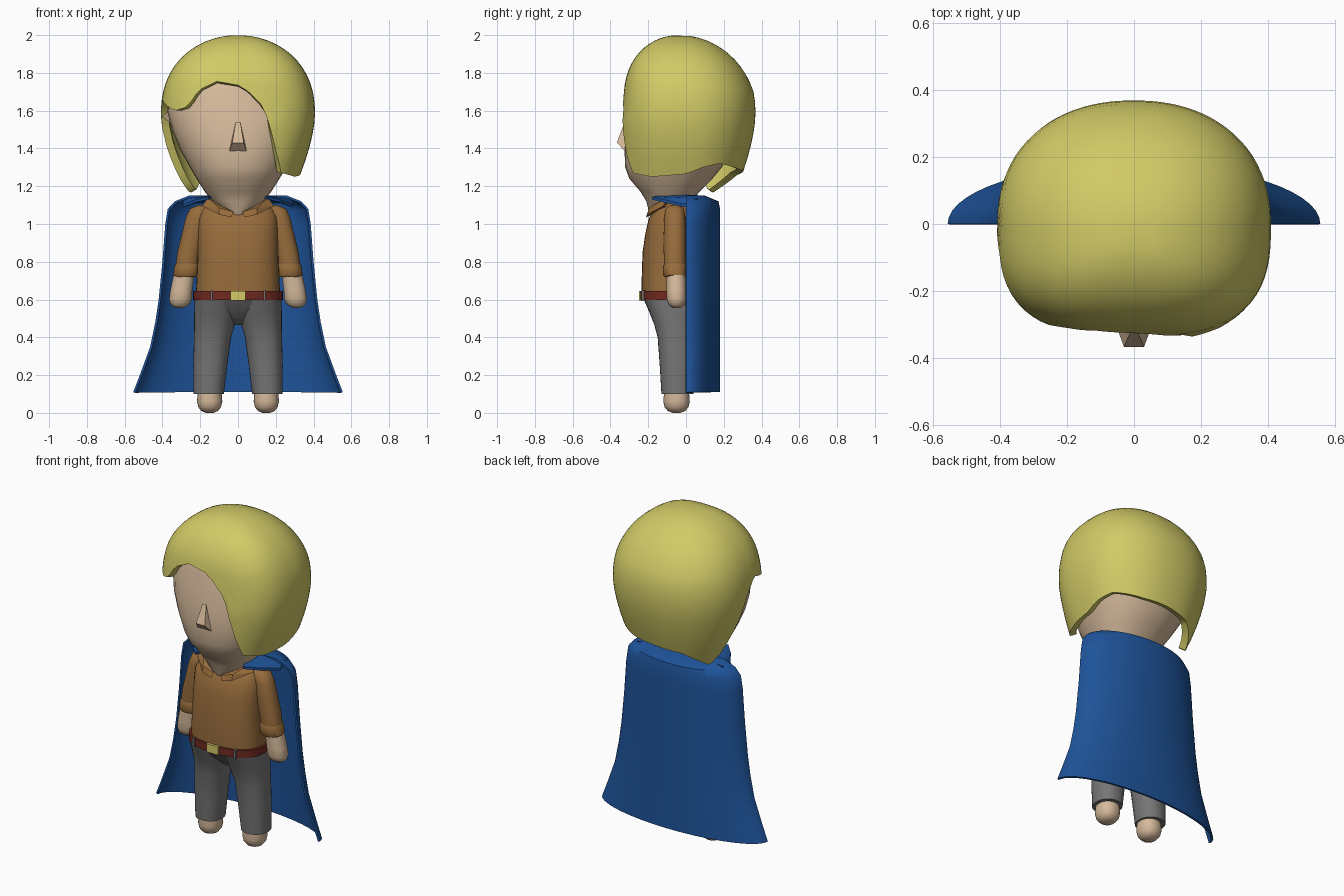
import bpy, bmesh, math
from math import sin, cos, pi, radians

cube = bpy.data.objects.get("Cube")
if cube:
    bpy.data.objects.remove(cube, do_unlink=True)


def material(name, r, g, b):
    mat = bpy.data.materials.new(name)
    mat.use_nodes = True
    mat.diffuse_color = (r, g, b, 1)
    bsdf = mat.node_tree.nodes["Principled BSDF"]
    bsdf.inputs["Base Color"].default_value = (r, g, b, 1)
    bsdf.inputs["Roughness"].default_value = 0.8
    return mat


hair_yellow = material("hair yellow", .64, .59, .135)
skin = material("skin", .67, .49, .33)
cape_blue = material("cape blue", .013, .087, .32)
shirt_brown = material("shirt brown", .31, .15, .045)
trouser_grey = material("trouser grey", .18, .18, .18)
belt_red = material("belt red", .16, .022, .015)
buckle_gold = material("buckle gold", .66, .59, .135)


def finish(name, bm, mat, smooth=True, thickness=0):
    """Turn the bmesh into an object; sheets keep their winding and thicken inwards."""
    if not thickness:
        bmesh.ops.recalc_face_normals(bm, faces=bm.faces)
    mesh = bpy.data.meshes.new(name)
    bm.to_mesh(mesh)
    bm.free()
    mesh.materials.append(mat)
    obj = bpy.data.objects.new(name, mesh)
    bpy.context.collection.objects.link(obj)
    bpy.ops.object.select_all(action='DESELECT')
    obj.select_set(True)
    bpy.context.view_layer.objects.active = obj
    if thickness:
        shell = obj.modifiers.new("shell", 'SOLIDIFY')
        shell.thickness = thickness
        shell.offset = -1
        bpy.ops.object.modifier_apply(modifier=shell.name)
    if smooth:
        bpy.ops.object.shade_smooth_by_angle(angle=radians(42))
    return obj


def skin_rings(bm, rings, closed=True):
    """Bridge rings of points, lowest first, and return the ring vertices."""
    rings = [[bm.verts.new(p) for p in ring] for ring in rings]
    count = len(rings[0])
    for low, high in zip(rings, rings[1:]):
        for i in range(count if closed else count - 1):
            k = (i + 1) % count
            bm.faces.new((low[i], low[k], high[k], high[i]))
    return rings


def oval_radius(angle, a, b, power):
    return (abs(cos(angle) / a) ** power + abs(sin(angle) / b) ** power) ** (-1 / power)


def loft(name, rows, mat, side=1, power=2.2, count=32):
    """Stack of ovals, each given as z, centre x, centre y, radius x, radius y."""
    bm = bmesh.new()
    rings = []
    for z, cx, cy, rx, ry in rows:
        ring = []
        for i in range(count):
            a = 2 * pi * i / count
            u, v = cos(a), sin(a)
            x = math.copysign(abs(u) ** (2 / power), u)
            y = math.copysign(abs(v) ** (2 / power), v)
            ring.append((side * (cx + rx * x), cy + ry * y, z))
        rings.append(ring)
    rings = skin_rings(bm, rings)
    bm.faces.new(rings[0])
    bm.faces.new(rings[-1])
    return finish(name, bm, mat)


def hull(name, points, mat, side=1):
    bm = bmesh.new()
    for x, y, z in points:
        bm.verts.new((side * x, y, z))
    bmesh.ops.convex_hull(bm, input=bm.verts)
    return finish(name, bm, mat, smooth=False)


def box(name, centre, size, mat):
    points = [[c + s * k / 2 for c, s, k in zip(centre, size, (i, j, m))]
              for i in (-1, 1) for j in (-1, 1) for m in (-1, 1)]
    return hull(name, points, mat)


# Head with chin and throat, nose
head_rows = [(1.045, -.185, -.02, .035), (1.07, -.198, .0, .085), (1.12, -.21, .03, .135),
             (1.17, -.24, .07, .175), (1.24, -.3, .14, .22), (1.3, -.322, .19, .255),
             (1.4, -.326, .24, .31), (1.5, -.32, .27, .35), (1.6, -.3, .29, .375),
             (1.7, -.28, .29, .37), (1.8, -.25, .24, .33), (1.88, -.17, .17, .25),
             (1.93, -.07, .07, .1)]
loft("head", [(z, 0, (f + b) / 2, w, (b - f) / 2) for z, f, b, w in head_rows], skin)
nose = [(s * x, y, z) for s in (-1, 1)
        for x, y, z in ((.046, -.322, 1.385), (.03, -.366, 1.43), (.012, -.325, 1.54))]
hull("nose", nose, skin)

# Hair: a dome whose lower edge height follows the direction around the head
hair_edge = [(-90, 1.735), (-80, 1.7), (-68, 1.62), (-60, 1.47), (-54, 1.37), (-46, 1.27),
             (-28, 1.25), (0, 1.265), (15, 1.3), (30, 1.32), (60, 1.29), (90, 1.28),
             (120, 1.26), (140, 1.2), (152, 1.16), (163, 1.24), (174, 1.42), (182, 1.58),
             (192, 1.66), (205, 1.63), (217, 1.6), (228, 1.62), (236, 1.71), (250, 1.755),
             (270, 1.735)]


def edge_height(degrees):
    for (a, low), (b, high) in zip(hair_edge, hair_edge[1:]):
        if a <= degrees <= b:
            return low + (high - low) * (degrees - a) / (b - a)


def hair_point(degrees, t):
    a = radians(degrees)
    z = 2 - (2 - edge_height(degrees)) * t ** 1.8
    if z > 1.58:
        scale = math.sqrt(1 - ((z - 1.58) / .42) ** 2.3)
    else:
        scale = 1 - 1.2 * (1.58 - z) ** 1.6
    front = max(0, -sin(a))
    r = oval_radius(a, .408, .338 if front else .368, 2.8 if front else 2.2)
    scale_y = scale if z > 1.58 else scale + (1.03 - scale) * front
    y = r * sin(a) * scale_y - .12 * max(0, z - 1.7)
    return (r * cos(a) * scale, y, z)


bm = bmesh.new()
steps, turns = 18, 90
hair_rings = skin_rings(bm, [[hair_point(-90 + 360 * i / turns, j / steps)
                              for i in range(turns)] for j in range(steps, 0, -1)])
bm.faces.new(hair_rings[-1])
finish("hair", bm, hair_yellow, thickness=.04)

# Cape: half-oval sheet that flares at the hem and closes in over the shoulders
cape_rows = [(.11, .555, .18), (.2, .52, .18), (.35, .465, .18), (.48, .438, .18),
             (.6, .42, .18), (.8, .4, .18), (1, .385, .18), (1.08, .372, .18),
             (1.12, .335, .172), (1.15, .26, .1), (1.152, .15, .05)]
bm = bmesh.new()
skin_rings(bm, [[(w * cos(pi * i / 28), d * sin(pi * i / 28), z) for i in range(29)]
                for z, w, d in cape_rows], closed=False)
finish("cape", bm, cape_blue, thickness=.012)

# Shirt body, belt and buckle
loft("shirt", [(.6, 0, -.08, .225, .155), (.7, 0, -.085, .22, .15),
               (.85, 0, -.085, .213, .145), (.95, 0, -.08, .213, .135),
               (1.03, 0, -.075, .21, .122), (1.08, 0, -.065, .19, .1),
               (1.12, 0, -.05, .14, .07)], shirt_brown, power=2.5)
loft("belt", [(.598, 0, -.08, .238, .163), (.645, 0, -.08, .238, .163)], belt_red, power=2.5)
box("buckle", (0, -.24, .621), (.08, .02, .05), buckle_gold)

# Hips
loft("hips", [(.465, 0, -.05, .1, .05), (.5, 0, -.055, .18, .085),
              (.55, 0, -.068, .226, .122), (.61, 0, -.078, .232, .152)],
     trouser_grey, power=2.4)

# Paired parts
for label, s in (("left", 1), ("right", -1)):
    loft(label + "_trouser_leg", [(.1, .155, -.045, .08, .085), (.25, .147, -.047, .09, .092),
                                  (.4, .135, -.05, .098, .1), (.47, .124, -.057, .108, .112),
                                  (.53, .118, -.065, .114, .128), (.6, .114, -.075, .116, .148)],
         trouser_grey, s)
    loft(label + "_foot", [(.12, .15, -.05, .062, .065), (.06, .15, -.05, .067, .07),
                           (.03, .15, -.05, .06, .063), (.01, .15, -.05, .044, .046),
                           (0, .15, -.05, .02, .02)], skin, s)
    loft(label + "_sleeve", [(1.1, .18, -.06, .03, .025), (1.08, .2, -.06, .055, .048),
                             (1.03, .216, -.06, .062, .056), (.95, .236, -.06, .061, .058),
                             (.85, .26, -.06, .061, .058), (.77, .272, -.06, .06, .056)],
         shirt_brown, s)
    loft(label + "_cuff", [(.72, .274, -.058, .06, .056), (.73, .274, -.058, .068, .063),
                           (.775, .27, -.058, .067, .063), (.79, .269, -.058, .06, .057)],
         shirt_brown, s)
    loft(label + "_hand", [(.77, .28, -.055, .053, .05), (.65, .3, -.052, .058, .052),
                           (.6, .305, -.05, .06, .052), (.572, .308, -.05, .048, .042),
                           (.556, .31, -.05, .022, .02)], skin, s)
    hull(label + "_collar_flap", [(.025, -.2, 1.065), (.035, -.212, 1.035), (.1, -.205, 1.05),
                                  (.1, -.195, 1.085), (.19, -.12, 1.095), (.16, -.1, 1.14),
                                  (.13, -.1, 1.08)], shirt_brown, s)
    hull(label + "_cape_strap", [(x, y, z + h) for h in (0, .015) for x, y, z in
                                 ((.14, .06, 1.14), (.29, .06, 1.12), (.29, -.01, 1.09),
                                  (.22, -.12, 1.115), (.16, -.18, 1.13), (.13, -.1, 1.138))],
         cape_blue, s)
    box(label + "_belt_loop", (s * .14, -.225, .621), (.012, .02, .055), trouser_grey)
    hull(label + "_ear", [(.35, -.05, 1.61), (.35, .03, 1.61), (.34, -.01, 1.52),
                          (.404, -.02, 1.57)], skin, s)
